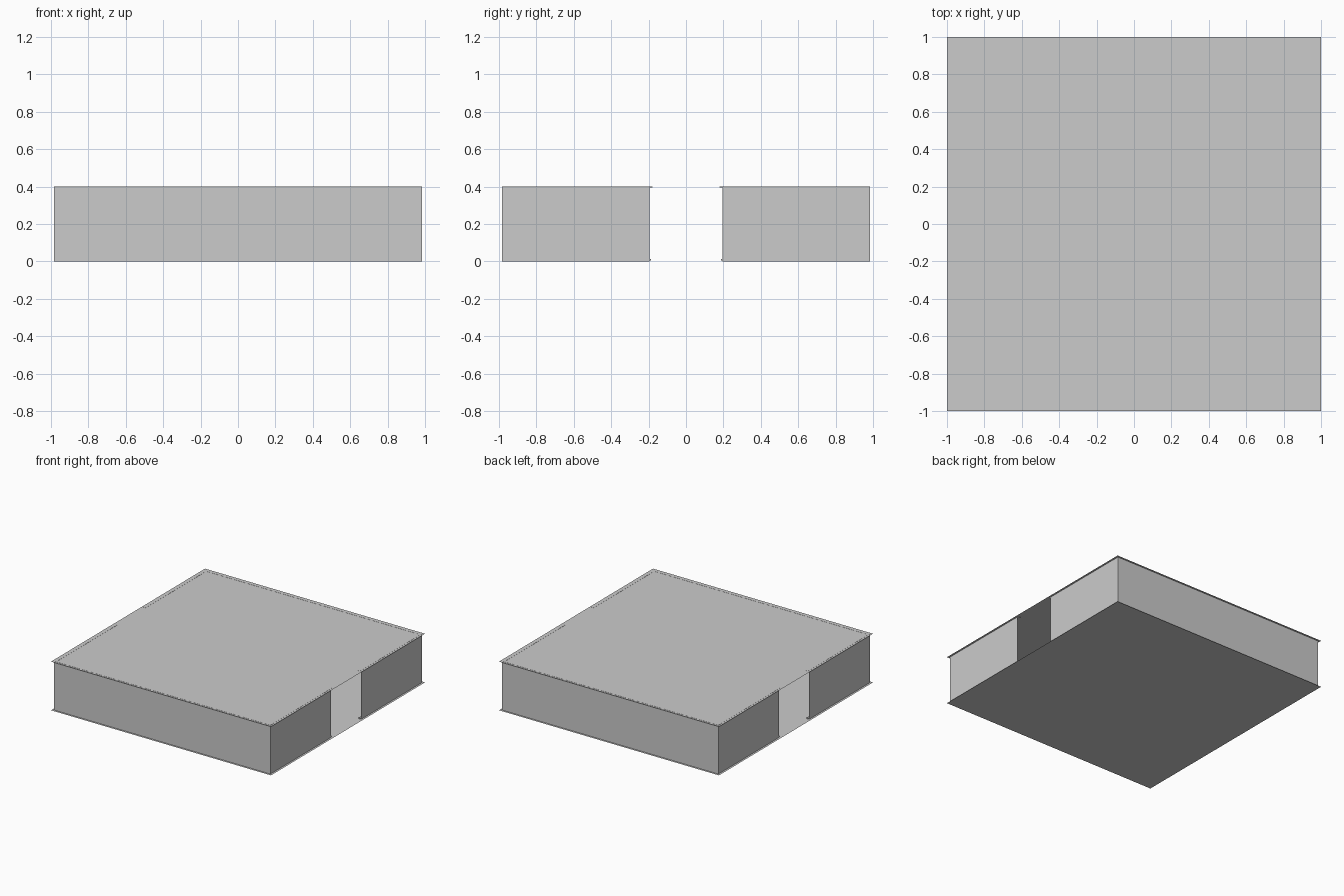
import bpy

if "Cube" in bpy.data.objects:
    bpy.data.objects.remove(bpy.data.objects["Cube"])

H = 0.40      # room height
W = 0.983     # wall line
GAP = 0.195   # half width of the side openings
TRIM = 0.965  # inner edge of the trim


def mesh_object(name, verts, faces):
    me = bpy.data.meshes.new(name)
    me.from_pydata(verts, [], faces)
    ob = bpy.data.objects.new(name, me)
    bpy.context.collection.objects.link(ob)
    return ob


def sheet(name, z, up):
    v = [(-1, -1, z), (1, -1, z), (1, 1, z), (-1, 1, z)]
    return mesh_object(name, v, [(0, 1, 2, 3) if up else (3, 2, 1, 0)])


def wall(name, path):
    # thin upright sheet following a plan path
    n = len(path)
    v = [(x, y, 0) for x, y in path] + [(x, y, H) for x, y in path]
    return mesh_object(name, v, [(i, i + 1, n + i + 1, n + i) for i in range(n - 1)])


def trim(name, outer, inner, z0, z1):
    # slim strip along the wall edge
    n = len(outer)
    rings = [(outer, z0), (outer, z1), (inner, z1), (inner, z0)]
    v = [(x, y, z) for path, z in rings for x, y in path]
    f = []
    for k in range(4):
        a, b = k * n, (k + 1) % 4 * n
        f += [(a + i, a + i + 1, b + i + 1, b + i) for i in range(n - 1)]
    f += [(0, n, 2 * n, 3 * n), (4 * n - 1, 3 * n - 1, 2 * n - 1, n - 1)]
    return mesh_object(name, v, f)


# Floor and ceiling sheets
sheet("floor", 0.0, False)
sheet("ceiling", H, True)

# U-shaped walls front and back, leaving an opening on each side
for side, s in (("front", 1), ("back", -1)):
    def u_path(r, gap):
        return [(-r * s, -gap * s), (-r * s, -r * s), (r * s, -r * s), (r * s, -gap * s)]
    wall(side + "_wall", u_path(W, GAP))
    trim(side + "_top_trim", u_path(W, 0.18), u_path(TRIM, 0.18), H - 0.004, H + 0.001)
    trim(side + "_bottom_trim", u_path(W, 0.187), u_path(TRIM, 0.187), 0.004, 0.012)
